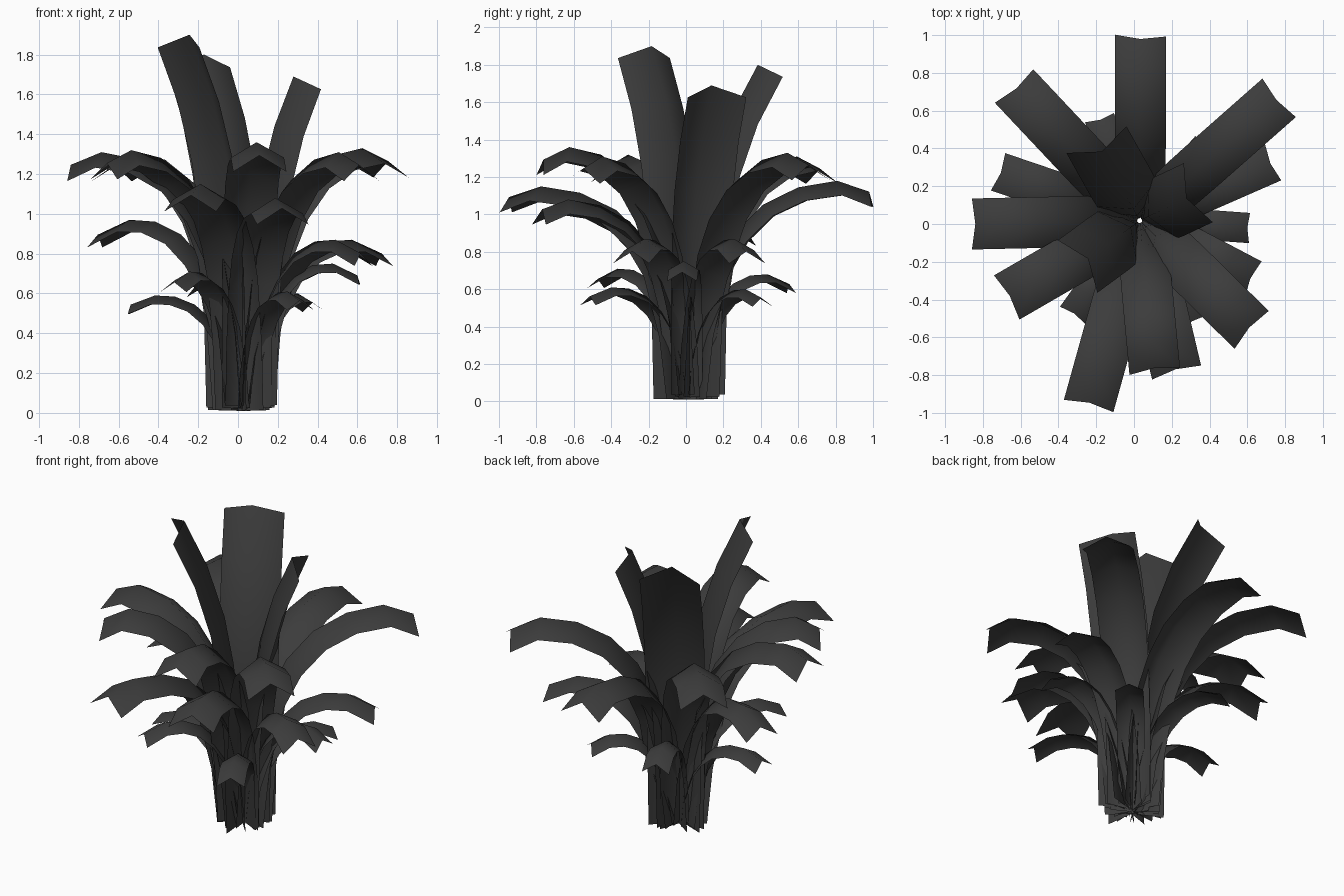
import bpy, bmesh
from math import radians
from mathutils import Vector, Matrix

cube = bpy.data.objects.get("Cube")
if cube:
    bpy.data.objects.remove(cube, do_unlink=True)

# Single dark foliage colour
charcoal = bpy.data.materials.new("charcoal_leaf")
charcoal.use_nodes = True
charcoal.diffuse_color = (0.045, 0.045, 0.045, 1)
bsdf = next(n for n in charcoal.node_tree.nodes if n.type == 'BSDF_PRINCIPLED')
bsdf.inputs["Base Color"].default_value = charcoal.diffuse_color
bsdf.inputs["Roughness"].default_value = 0.8

# Midrib profiles: fraction of reach, fraction of peak height
ARCHED = [(0, 0), (.04, .3), (.13, .6), (.24, .76), (.4, .89),
          (.6, .97), (.82, 1), (1, .95)]
DROOPING = [(0, 0), (.05, .32), (.15, .61), (.27, .79), (.42, .92),
            (.6, .99), (.78, 1), (1, .92)]
UPRIGHT = [(0, 0), (.04, .3), (.14, .52), (.3, .68), (.6, .85), (1, 1)]

BASE_RADIUS = 0.012
ROOT = Vector((.03, .018, 0))  # the stem stands slightly off centre


def make_leaf(name, angle, reach, peak, half_width, profile, tip_fold, depth, lift):
    """Folded strip: a raised midrib with two blades bent away from it."""
    bm = bmesh.new()
    turn = Matrix.Rotation(radians(angle), 3, 'Z')
    root_fold = Vector((1, 0, .05))
    rows = []
    for i, (r, z) in enumerate(profile):
        t = i / (len(profile) - 1)
        # Blades narrow a little towards the root
        width = half_width * (.92 + .08 * min(1, t * 2))
        side = Vector((0, width, 0))
        rib = Vector((BASE_RADIUS + r * (reach - BASE_RADIUS), 0, lift + z * (peak - lift)))
        fold = root_fold.lerp(tip_fold, t).normalized() * half_width * depth
        rows.append([bm.verts.new(turn @ p + ROOT * (1 - r))
                     for p in (rib + fold - side, rib, rib + fold + side)])
    for low, high in zip(rows, rows[1:]):
        for k in range(2):
            face = bm.faces.new((low[k], high[k], high[k + 1], low[k + 1]))
            face.smooth = True
    mesh = bpy.data.meshes.new(name)
    bm.to_mesh(mesh)
    bm.free()
    mesh.materials.append(charcoal)
    leaf = bpy.data.objects.new(name, mesh)
    bpy.context.collection.objects.link(leaf)


def make_tier(name, leaves, half_width, profile, tip_fold, depth):
    for i, (angle, reach, peak) in enumerate(leaves):
        lift = 0.01 + 0.012 * (i % 3)
        make_leaf(f"{name}_{i + 1}", angle, reach, peak, half_width,
                  profile, Vector(tip_fold), depth, lift)


# Tall upright leaves in the centre
make_tier("upright_leaf", [(-143, .305, 1.9), (114, .42, 1.8), (26, .31, 1.69)],
          .174, UPRIGHT, (.7, 0, -.65), .54)

# Large arching leaves
make_tier("large_leaf",
          [(88, .98, 1.18), (41, 1, 1.33), (-42, .82, 1.31), (-104, .975, 1.15),
           (-150, .76, 1.32), (180, .84, 1.31), (131, .95, 1.31),
           (-82, .77, 1.36), (-74, .8, 1.08)],
          .135, ARCHED, (.22, 0, -1), .62)

# Medium drooping leaves
make_tier("medium_leaf", [(24, .79, .87), (-25, .68, .87), (159, .755, .97)],
          .106, DROOPING, (.25, 0, -1), .62)

# Small low leaves
make_tier("small_leaf",
          [(-2, .6, .75), (-124, .57, .71), (108, .58, .68),
           (178, .54, .59), (-59, .6, .61), (47, .55, .6)],
          .08, DROOPING, (.25, 0, -1), .62)
